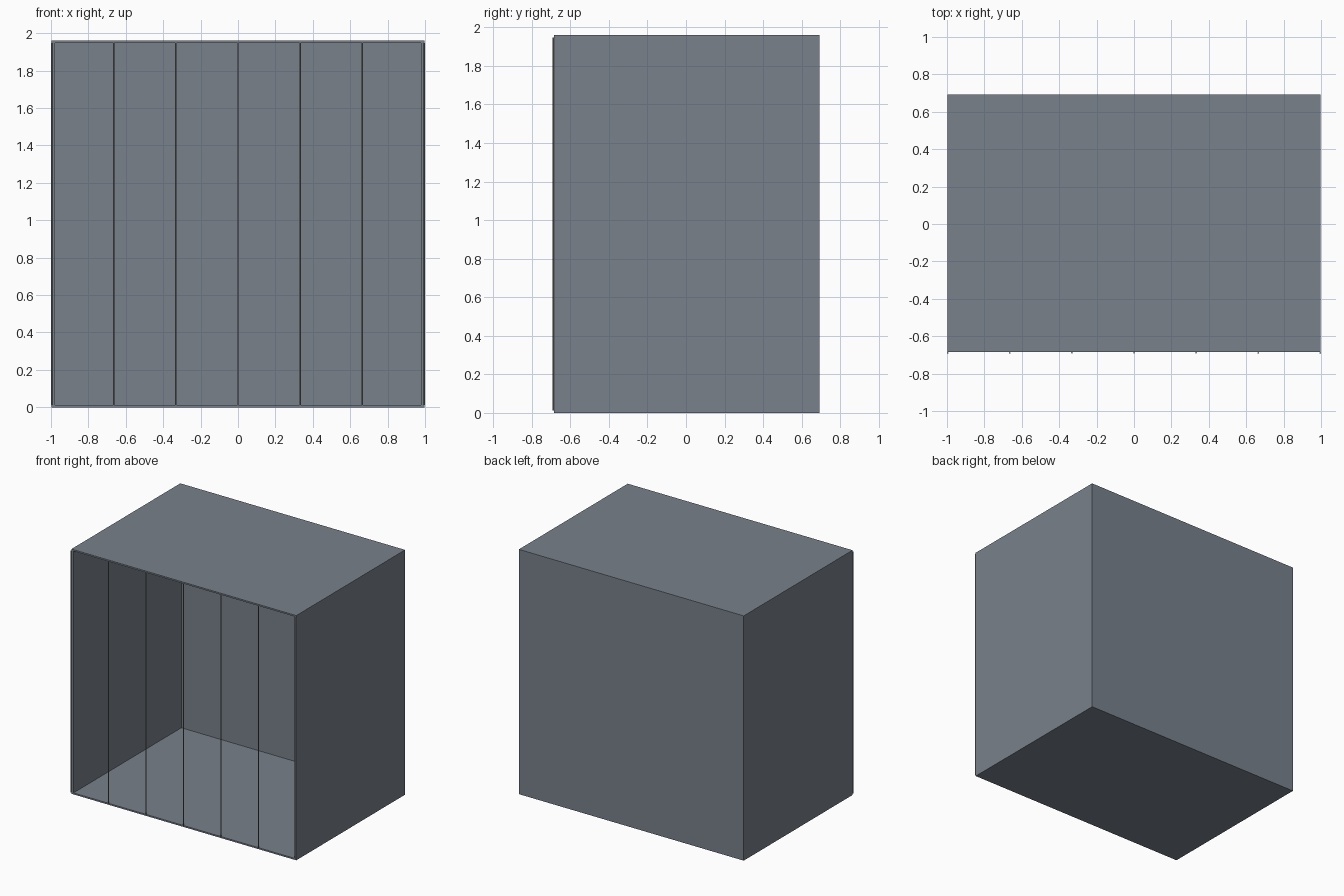
import bpy, bmesh

if "Cube" in bpy.data.objects:
    bpy.data.objects.remove(bpy.data.objects["Cube"])

def material(name, rgb):
    m = bpy.data.materials.new(name)
    m.diffuse_color = (*rgb, 1)
    m.use_nodes = True
    m.node_tree.nodes["Principled BSDF"].inputs["Base Color"].default_value = m.diffuse_color
    return m

steel = material("slate_grey", (0.19, 0.22, 0.26))
rod_grey = material("rod_grey", (0.22, 0.22, 0.21))

def box(name, x, y, z, mat):
    bm = bmesh.new()
    bmesh.ops.create_cube(bm, size=1)
    for v in bm.verts:
        v.co = [r[0] if c < 0 else r[1] for c, r in zip(v.co, (x, y, z))]
    me = bpy.data.meshes.new(name)
    bm.to_mesh(me)
    bm.free()
    me.materials.append(mat)
    ob = bpy.data.objects.new(name, me)
    bpy.context.collection.objects.link(ob)
    return ob

W, FRONT, BACK, H = 0.996, -0.685, 0.692, 1.96
SIDE, SLAB = 0.018, 0.012

# Open-fronted cabinet shell: one box with its front face inset and pushed in
shell = box("cabinet_shell", (-W, W), (FRONT, BACK), (0, H), steel)
bm = bmesh.new()
bm.from_mesh(shell.data)
bm.normal_update()
front = min(bm.faces, key=lambda f: f.normal.y)
bmesh.ops.inset_individual(bm, faces=[front], thickness=SLAB)
for v in front.verts:
    v.co.x = (W - SIDE) * (1 if v.co.x > 0 else -1)
    v.co.z = SLAB if v.co.z < H / 2 else H - SLAB
cavity = bmesh.ops.extrude_discrete_faces(bm, faces=[front])["faces"][0]
for v in cavity.verts:
    v.co.y = BACK - SLAB
bmesh.ops.recalc_face_normals(bm, faces=bm.faces)
bm.to_mesh(shell.data)
bm.free()

# Seven thin upright rods evenly spaced across the opening
R = 0.004
for i in range(7):
    x = -0.996 + i * 0.332
    bpy.ops.mesh.primitive_cylinder_add(vertices=12, radius=R, depth=H - 2 * SLAB,
                                        location=(x, FRONT - R, H / 2))
    rod = bpy.context.object
    rod.name = f"front_rod_{i + 1}"
    rod.data.materials.append(rod_grey)
    bpy.ops.object.shade_smooth_by_angle()
